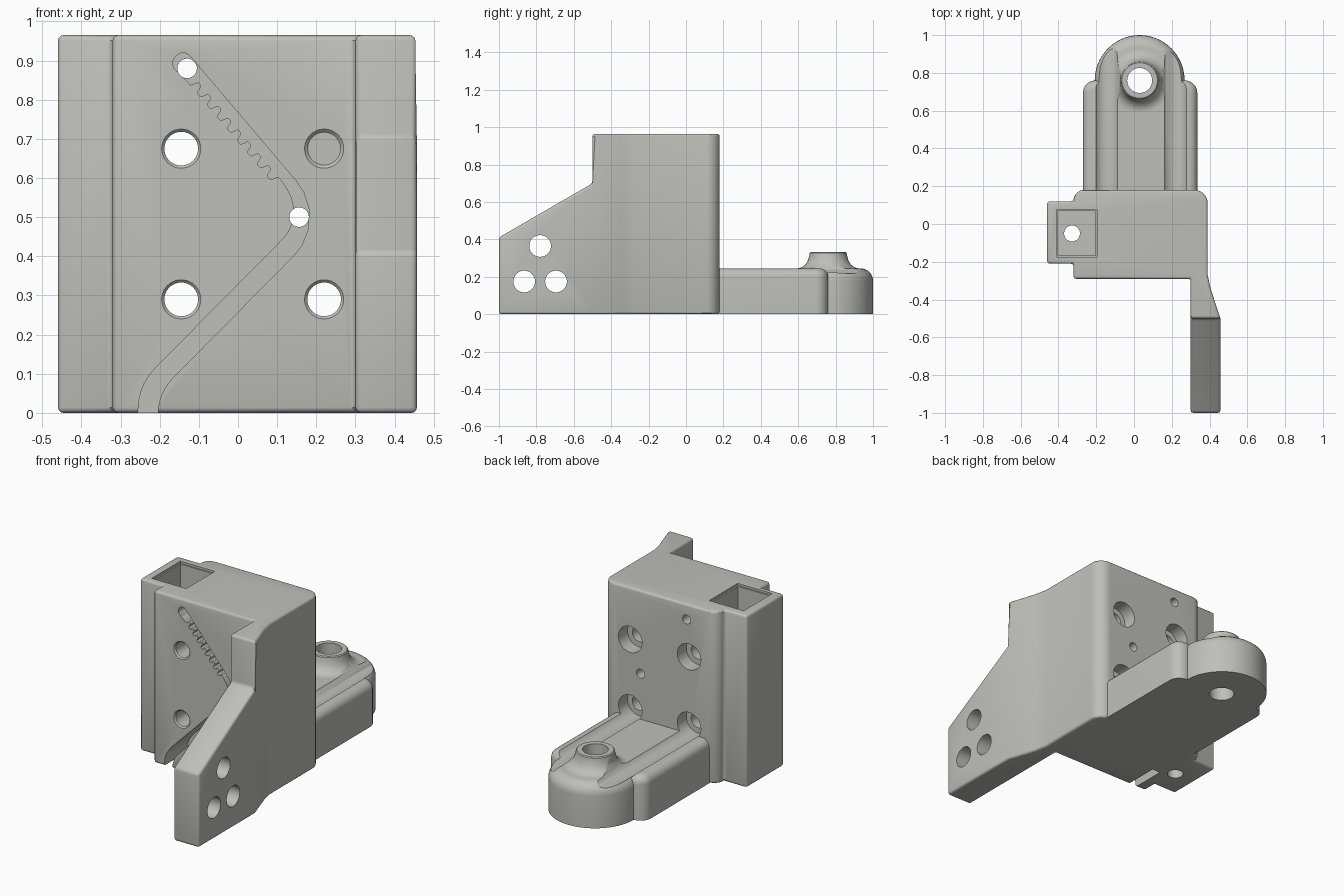
import bpy, bmesh, math
from mathutils import Vector, Matrix

if "Cube" in bpy.data.objects:
    bpy.data.objects.remove(bpy.data.objects["Cube"])

grey = bpy.data.materials.new("warm_grey")
grey.diffuse_color = (0.52, 0.52, 0.49, 1)
grey.use_nodes = True
grey.node_tree.nodes["Principled BSDF"].inputs["Base Color"].default_value = grey.diffuse_color


def rounded(corners, n=7):
    """Turn (x, y, radius) corners into a polygon with arcs."""
    out = []
    for i, c in enumerate(corners):
        p, r = Vector(c[:2]), (c[2] if len(c) > 2 else 0)
        if r == 0:
            out.append(p)
            continue
        u = (Vector(corners[i - 1][:2]) - p).normalized()
        v = (Vector(corners[(i + 1) % len(corners)][:2]) - p).normalized()
        half = u.angle(v) / 2
        mid = p + (u + v).normalized() * r / math.sin(half)
        t = r / math.tan(half)
        d0, d1 = p + u * t - mid, p + v * t - mid
        out += [mid + d0.lerp(d1, k / n).normalized() * r for k in range(n + 1)]
    return out


def finish(name, bm):
    bmesh.ops.recalc_face_normals(bm, faces=bm.faces[:])
    me = bpy.data.meshes.new(name)
    bm.to_mesh(me)
    bm.free()
    ob = bpy.data.objects.new(name, me)
    bpy.context.collection.objects.link(ob)
    me.materials.append(grey)
    return ob


def prism(name, pts, lo, hi, axis="Z", top_round=0):
    """Extrude a polygon along an axis; optionally round its top rim."""
    place = {"X": lambda a, b, d: (d, a, b), "Y": lambda a, b, d: (a, d, b),
             "Z": lambda a, b, d: (a, b, d)}[axis]
    bm = bmesh.new()
    low = [bm.verts.new(place(p[0], p[1], lo)) for p in pts]
    top = [bm.verts.new(place(p[0], p[1], hi)) for p in pts]
    bm.faces.new(low)
    cap = bm.faces.new(top)
    for i in range(len(pts)):
        j = (i + 1) % len(pts)
        bm.faces.new((low[i], low[j], top[j], top[i]))
    bmesh.ops.recalc_face_normals(bm, faces=bm.faces[:])
    if top_round:
        bmesh.ops.bevel(bm, geom=list(cap.edges), offset=top_round, segments=6,
                        profile=0.5, affect='EDGES')
    return finish(name, bm)


def box(name, x0, x1, y0, y1, z0, z1):
    return prism(name, [(x0, y0), (x1, y0), (x1, y1), (x0, y1)], z0, z1)


def rod(name, axis, a, b, lo, hi, r, r2=None, n=40):
    """Cylinder or cone along an axis, centred at (a, b) in the other two."""
    m = (lo + hi) / 2
    loc, rot = {"X": ((m, a, b), Matrix.Rotation(math.pi / 2, 4, 'Y')),
                "Y": ((a, m, b), Matrix.Rotation(-math.pi / 2, 4, 'X')),
                "Z": ((a, b, m), Matrix())}[axis]
    bm = bmesh.new()
    bmesh.ops.create_cone(bm, cap_ends=True, segments=n, radius1=r,
                          radius2=r if r2 is None else r2, depth=hi - lo,
                          matrix=Matrix.Translation(loc) @ rot)
    return finish(name, bm)


def apply(ob, mod):
    bpy.context.view_layer.objects.active = ob
    bpy.ops.object.modifier_apply(modifier=mod.name)


def combine(ob, other, op='DIFFERENCE'):
    m = ob.modifiers.new("bool", 'BOOLEAN')
    m.operation, m.solver, m.object = op, 'EXACT', other
    apply(ob, m)
    bpy.data.objects.remove(other)


# main block, side column and front arm share one footprint
body = prism("bracket", rounded([
    (-.32, -.29), (.30, -.29), (.30, -1), (.457, -1), (.457, -.5),
    (.405, -.34), (.39, -.27), (.39, .18, .07), (-.32, .18, .055),
    (-.32, .12), (-.46, .12), (-.46, -.21), (-.32, -.21)]), 0, .965)
# sloped top of the arm
combine(body, prism("slope_cut", [(-1.2, .295), (-.5, .70), (-.5, 1.2), (-1.2, 1.2)],
                    .1, .7, "X"))
bev = body.modifiers.new("edges", 'BEVEL')
bev.width, bev.segments, bev.limit_method = .014, 3, 'ANGLE'
bev.angle_limit, bev.use_clamp_overlap = math.radians(32), False
apply(body, bev)

# rear foot, round end and flared boss
cx, cy = .03, .76
combine(body, prism("foot", rounded([(-.27, .1), (.335, .1), (.335, cy, .065),
                                     (-.27, cy, .065)]), .0, .245, top_round=.045), 'UNION')
ring = [(cx + .238 * math.cos(k * math.tau / 56), cy + .24 * math.sin(k * math.tau / 56))
        for k in range(56)]
combine(body, prism("round_end", ring, 0, .245, top_round=.065), 'UNION')
bm = bmesh.new()
prof = [(.17, .2), (.17, .243), (.143, .25), (.122, .265), (.108, .288), (.101, .315),
        (.099, .327), (.094, .332)]
loops = [[bm.verts.new((cx + r * math.cos(k * math.tau / 48),
                        cy + r * math.sin(k * math.tau / 48), z)) for k in range(48)]
         for r, z in prof]
for a, b in zip(loops, loops[1:]):
    for k in range(48):
        bm.faces.new((a[k], a[k - 1], b[k - 1], b[k]))
bm.faces.new(loops[0])
bm.faces.new(loops[-1])
combine(body, finish("boss", bm), 'UNION')

# four bolt holes; the rear counterbores run on as channels over the foot
for x in (-.145, .22):
    for z in (.29, .675):
        combine(body, rod("counterbore", "Y", x, z, .10, 1.2, .073))
        combine(body, rod("bolt_hole", "Y", x, z, -.5, .3, .043))
        combine(body, rod("chamfer", "Y", x, z, -.292, -.282, .052, .042))

# vertical bore in the boss
combine(body, rod("bore", "Z", cx, cy, -.2, .6, .066))

# three holes across the arm
for y, z in ((-.78, .365), (-.865, .175), (-.695, .175)):
    combine(body, rod("arm_hole", "X", y, z, .1, .7, .058))

# square pocket with a lip and a floor hole
combine(body, box("pocket", -.403, -.205, -.168, .068, .25, 1.2))
combine(body, box("pocket_lip", -.411, -.197, -.176, .076, .953, 1.2))
combine(body, rod("floor_hole", "Z", -.328, -.05, -.2, .4, .042))

# front cable groove, toothed along its upper run
a, b = Vector((.105, .585)), Vector((-.125, .857))
side = Vector((b.y - a.y, a.x - b.x)).normalized() * .010
teeth = []
count = 9
for k in range(count):
    for f, s in ((.05, 1), (.4, 1), (.55, -1), (.9, -1)):
        p = a.lerp(b, (k + f) / count) + side * s
        teeth.append((p.x, p.y, .004))
path = [(-.205, -.05), (-.205, .05, .13), (.2326, .493, .14), (-.14, .932, .024),
        (-.176, .892, .024)] + teeth[::-1] + [(.172, .502, .10), (-.255, .07, .15),
                                              (-.255, -.05)]
combine(body, prism("groove", rounded(path, 5), -.4, -.09, "Y"))
for x, z in ((-.13, .88), (.156, .5)):
    combine(body, rod("cable_hole", "Y", x, z, -.5, .5, .025, n=28))

# smooth shading with sharp creases
body.select_set(True)
bpy.context.view_layer.objects.active = body
bpy.ops.object.shade_smooth_by_angle(angle=math.radians(30))
